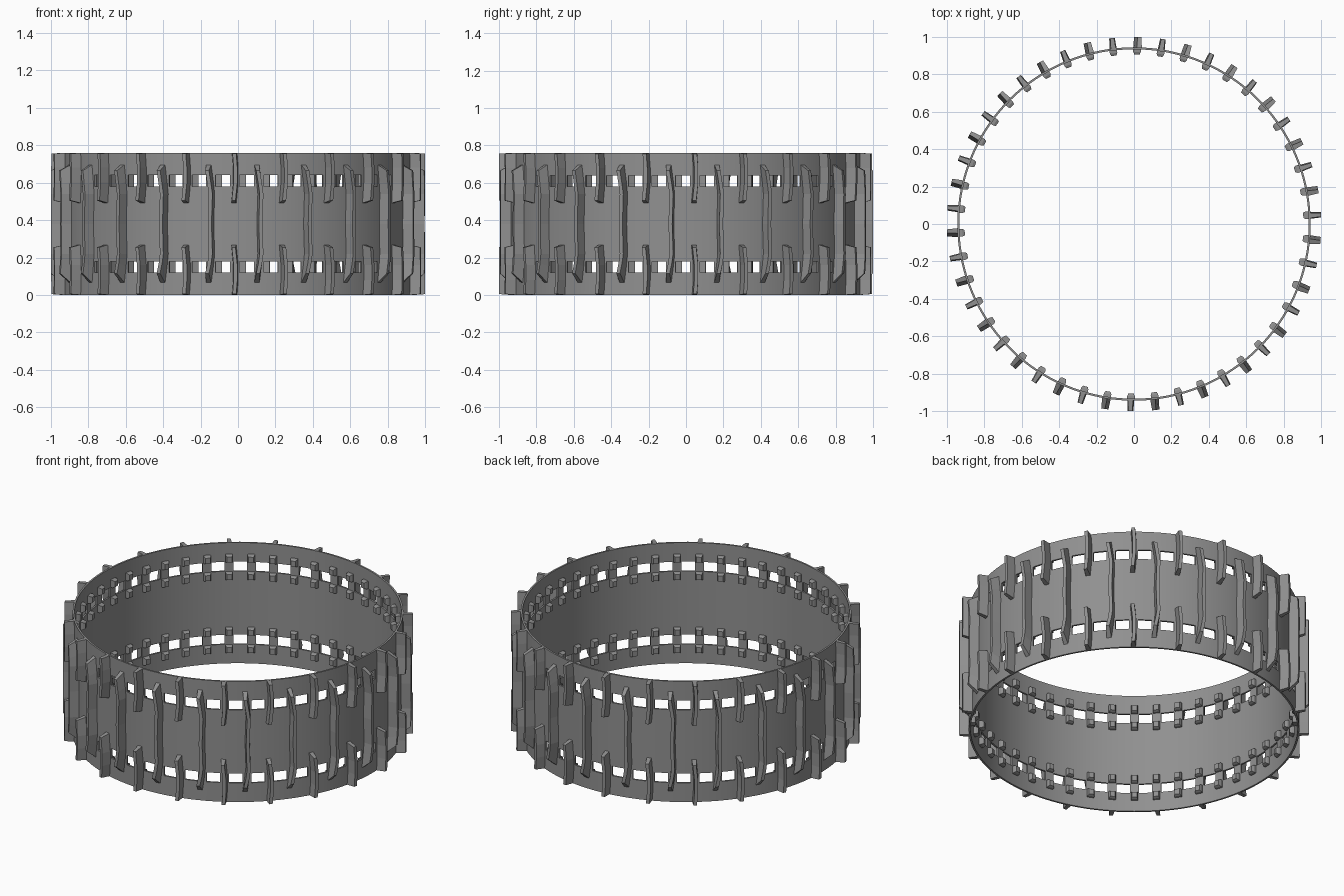
import bpy, bmesh, math

if "Cube" in bpy.data.objects:
    bpy.data.objects.remove(bpy.data.objects["Cube"])

COUNT = 46                      # lugs around the belt
PITCH = 2 * math.pi / COUNT
START = math.radians(-91)
R_IN, R_OUT, R_TIP = 0.933, 0.944, 1.0
HEIGHT = 0.76
MID = HEIGHT / 2

rubber = bpy.data.materials.new("dark grey rubber")
rubber.diffuse_color = (0.28, 0.28, 0.28, 1)
rubber.use_nodes = True
rubber.node_tree.nodes["Principled BSDF"].inputs["Base Color"].default_value = rubber.diffuse_color


def polar(r, t, z, a):
    """Point at radius r, sideways offset t and height z on the spoke at angle a."""
    return (r * math.cos(a) - t * math.sin(a), r * math.sin(a) + t * math.cos(a), z)


def finish(bm, name, smooth=None):
    bmesh.ops.recalc_face_normals(bm, faces=bm.faces)
    mesh = bpy.data.meshes.new(name)
    bm.to_mesh(mesh)
    bm.free()
    mesh.materials.append(rubber)
    obj = bpy.data.objects.new(name, mesh)
    bpy.context.collection.objects.link(obj)
    if smooth:
        bpy.context.view_layer.objects.active = obj
        obj.select_set(True)
        bpy.ops.object.shade_smooth_by_angle(angle=math.radians(smooth))
        obj.select_set(False)
    return obj


def loft(bm, rings):
    """Skin a list of four-point sections and cap both ends."""
    rings = [[bm.verts.new(p) for p in ring] for ring in rings]
    for lo, hi in zip(rings, rings[1:]):
        for i in range(4):
            j = (i + 1) % 4
            bm.faces.new((lo[i], lo[j], hi[j], hi[i]))
    bm.faces.new(rings[0])
    bm.faces.new(rings[-1])


# Belt: thin ring with two rows of windows between the lugs
levels = [0, 0.12, 0.18, 0.58, 0.64, HEIGHT]
steps = [0, 0.2, 0.5, 0.8]      # column edges per pitch, window from 0.2 to 0.8
angles = [START + (i + s) * PITCH for i in range(COUNT) for s in steps]
n = len(angles)
bm = bmesh.new()
grid = [[[bm.verts.new(polar(r, 0, z, a)) for z in levels] for a in angles]
        for r in (R_IN, R_OUT)]


def solid(c, row):
    return 0 <= row < 5 and not (row in (1, 3) and c % 4 in (1, 2))


for c in range(n):
    d = (c + 1) % n
    for row in range(5):
        if not solid(c, row):
            continue
        corners = [(c, row), (d, row), (d, row + 1), (c, row + 1)]
        for layer in grid:
            bm.faces.new([layer[i][k] for i, k in corners])
        # close the thickness wherever the neighbouring cell is open
        beside = [(c, row - 1), (d, row), (c, row + 1), ((c - 1) % n, row)]
        for e, cell in enumerate(beside):
            if not solid(*cell):
                (i, k), (j, m) = corners[e], corners[(e + 1) % 4]
                bm.faces.new((grid[0][i][k], grid[0][j][m],
                              grid[1][j][m], grid[1][i][k]))
finish(bm, "belt", 30)


# Lug stations: base height, tip height, sideways offset
long_lug = [(0.06, 0.115, -0.012), (0.15, 0.17, 0.0), (0.22, 0.22, 0.007),
            (MID, MID, 0.002), (0.54, 0.54, 0.007), (0.61, 0.59, 0.0),
            (0.70, 0.665, -0.012)]
top_lug = [(0.49, 0.505, -0.006), (0.60, 0.60, 0.004),
           (0.68, 0.68, 0.004), (0.76, 0.755, -0.002)]
bottom_lug = [(HEIGHT - b, HEIGHT - t, o) for b, t, o in reversed(top_lug)]


def make_lugs(name, stations, first):
    bm = bmesh.new()
    for i in range(first, COUNT, 2):
        a = START + i * PITCH
        loft(bm, [[polar(R_IN + 0.003, o - 0.014, zb, a),
                   polar(R_IN + 0.003, o + 0.014, zb, a),
                   polar(R_TIP, o + 0.010, zt, a),
                   polar(R_TIP, o - 0.010, zt, a)] for zb, zt, o in stations])
    finish(bm, name)


make_lugs("long_lugs", long_lug, 1)
make_lugs("upper_short_lugs", top_lug, 0)
make_lugs("lower_short_lugs", bottom_lug, 0)

# Inner drive knobs: small tapered blocks above and below each window row
bm = bmesh.new()
for i in range(COUNT):
    a = START + i * PITCH
    for row in (0.15, 0.61):
        for side in (-1, 1):
            z = row + side * 0.055
            loft(bm, [[polar(r, t * w, z + v * h, a)
                       for t, v in ((-1, -1), (1, -1), (1, 1), (-1, 1))]
                      for r, w, h in ((R_OUT - 0.002, 0.021, 0.024),
                                      (0.918, 0.020, 0.023),
                                      (0.905, 0.014, 0.017))])
finish(bm, "drive_knobs")
